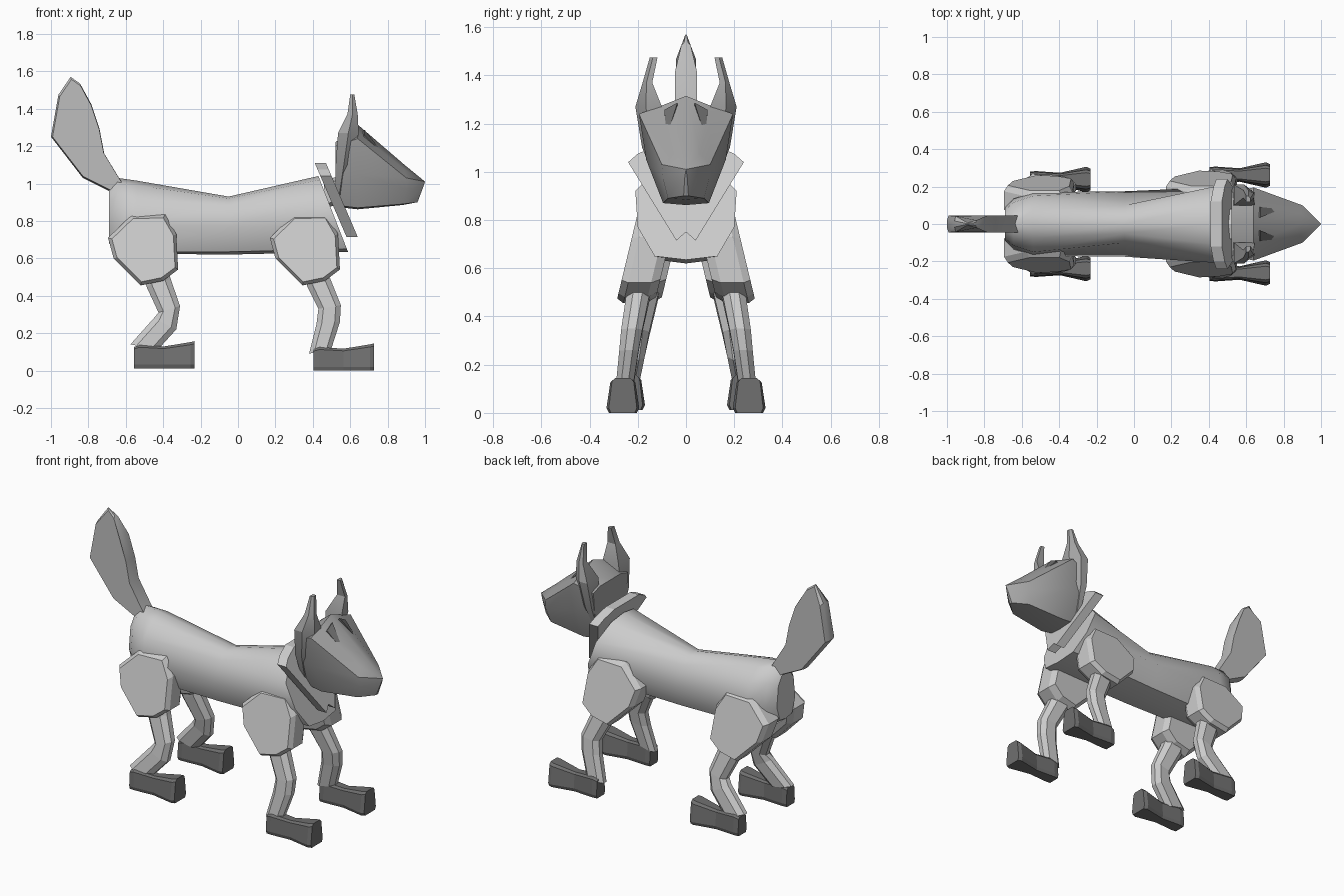
import bpy, bmesh, math
from mathutils import Vector

if "Cube" in bpy.data.objects:
    bpy.data.objects.remove(bpy.data.objects["Cube"])


def material(name, g):
    m = bpy.data.materials.new(name)
    m.diffuse_color = (g, g, g, 1)
    m.use_nodes = True
    m.node_tree.nodes["Principled BSDF"].inputs["Base Color"].default_value = m.diffuse_color
    return m


MID, HEAD, DARK = material("mid_grey", .5), material("head_grey", .38), material("dark_grey", .16)


def loft(name, rings, mat=None, smooth=0):
    """Skin a list of equal-length vertex rings and cap both ends."""
    bm = bmesh.new()
    rows = [[bm.verts.new(p) for p in r] for r in rings]
    n = len(rows[0])
    for a, b in zip(rows, rows[1:]):
        for i in range(n):
            j = (i + 1) % n
            bm.faces.new((a[i], a[j], b[j], b[i]))
    bm.faces.new(rows[0])
    bm.faces.new(rows[-1])
    bmesh.ops.remove_doubles(bm, verts=bm.verts[:], dist=.0005)
    bmesh.ops.recalc_face_normals(bm, faces=bm.faces[:])
    me = bpy.data.meshes.new(name)
    bm.to_mesh(me)
    bm.free()
    ob = bpy.data.objects.new(name, me)
    bpy.context.collection.objects.link(ob)
    if mat:
        me.materials.append(mat)
    if smooth:
        bpy.ops.object.select_all(action='DESELECT')
        ob.select_set(True)
        bpy.context.view_layer.objects.active = ob
        bpy.ops.object.shade_smooth_by_angle(angle=math.radians(smooth))
    return ob


def sym(half):
    """Close a half section (top centre to bottom centre) by mirroring in y."""
    return half + [(x, -y, z) for x, y, z in half[-2:0:-1]]


def at(x, pts):
    return sym([(x, y, z) for y, z in pts])


def shrink(outline, k):
    c = sum((Vector(p) for p in outline), Vector((0, 0))) / len(outline)
    return [tuple(c + (Vector(p) - c) * k) for p in outline]


# Body: sections from rump to slanted chest
chest = [(0, 1.04), (.11, 1.02), (.21, .92), (.2, .77), (.13, .65), (0, .635)]
loft("body", [
    at(-.69, [(0, .98), (.04, .96), (.075, .91), (.09, .78), (.06, .69), (0, .68)]),
    at(-.645, [(0, 1.03), (.06, 1.0), (.115, .93), (.135, .78), (.09, .65), (0, .64)]),
    at(-.54, [(0, 1.015), (.075, .99), (.15, .91), (.17, .78), (.11, .635), (0, .625)]),
    at(-.05, [(0, .93), (.05, .92), (.1, .88), (.175, .77), (.12, .635), (0, .62)]),
    sym([(.43 + (1.04 - z) * .39, y, z) for y, z in chest]),
], smooth=45)

# Collar: slanted plate with a notched point
collar = [(0, 1.11), (.12, 1.11), (.2, 1.075), (.24, 1.04), (.04, .715), (0, .75)]
loft("collar", [sym([(x + (1.11 - z) * .43, y, z) for y, z in collar]) for x in (.41, .47)])

# Neck stub between collar and head
neck = [(0, .07), (.08, .05), (.08, -.06), (0, -.08)]
loft("neck", [at(.46, [(y, z + .95) for y, z in neck]), at(.6, [(y, z + .98) for y, z in neck])])

# Head: sections from nape to pointed muzzle
loft("head", [
    at(.52, [(0, 1.22), (.1, 1.22), (.17, 1.2), (.155, 1.05), (.085, .885), (0, .875)]),
    at(.64, [(0, 1.315), (.1, 1.275), (.195, 1.24), (.165, 1.05), (.095, .87), (0, .862)]),
    sym([(.89, 0, 1.1), (.89, .06, 1.075), (.9, .1, 1.03), (.9, .095, .97), (.88, .075, .89), (.88, 0, .885)]),
    sym([(1, 0, 1.01), (1, 0, 1.01), (1, 0, 1.01), (.99, .005, .98), (.96, .01, .9), (.96, 0, .9)]),
], HEAD, smooth=40)

# Tail: leaf-shaped plate with bevelled rim and a pinched tip; x, z, half thickness
tail = [(-1, 1.25, .045), (-.96, 1.475, .042), (-.895, 1.57, .006), (-.845, 1.535, .02), (-.785, 1.425, .045),
        (-.74, 1.29, .045), (-.715, 1.16, .045), (-.63, 1.02, .045), (-.54, .88, .045),
        (-.67, .95, .045), (-.83, 1.03, .045)]
loft("tail", [[(x, f * t[2], z) for t, (x, z) in zip(tail, shrink([p[:2] for p in tail], k))]
              for f, k in ((-1, .96), (-.4, 1), (.4, 1), (1, .96))], MID, smooth=30)

# Limb profiles, relative to the rear leg (x, z)
PAD = [(-.695, .71), (-.57, .83), (-.39, .835), (-.33, .73), (-.32, .54), (-.40, .48), (-.52, .455), (-.665, .6)]
# Leg levels: back x, back z, front x, front z, centre y
REAR = [(-.50, .54, -.38, .56, .18), (-.49, .45, -.36, .49, .19), (-.425, .31, -.31, .345, .22),
        (-.45, .28, -.33, .22, .235), (-.575, .14, -.43, .11, .255)]
FRONT = [(.35, .54, .47, .56, .19), (.37, .45, .49, .50, .2), (.43, .33, .55, .35, .225),
         (.42, .25, .545, .26, .237), (.38, .09, .50, .12, .255)]
OCT = [(1, .4), (.55, 1), (-.55, 1), (-1, .4), (-1, -.4), (-.55, -1), (.55, -1), (1, -.4)]

for side, s in (("left", 1), ("right", -1)):
    # Ears: thin tapering blades running down the back edge of the head
    ear = [(.93, .52, .56, .06, .112), (1.1, .522, .61, .1, .182), (1.27, .535, .645, .1, .21),
           (1.37, .585, .64, .14, .18), (1.475, .6, .622, .118, .15)]
    loft("ear_" + side, [[(x0, s * y0, z), (x1, s * y0, z), (x1, s * (y0 * .4 + y1 * .6), z),
                          ((x0 + x1) / 2, s * y1, z), (x0, s * y1, z)]
                         for z, x0, x1, y0, y1 in ear], HEAD, smooth=25)
    # Eyes: slim wedges on the brow
    eye = [(.67, .09, 1.25), (.78, .08, 1.14), (.67, .035, 1.28)]
    loft("eye_" + side, [[(x + d, s * y, z + d) for x, y, z in eye] for d in (-.02, .007)], DARK)

    for end, dx, levels, fx, fz, dy in (("rear", 0, REAR, -.555, .012, -.024), ("front", .865, FRONT, .405, 0, 0)):
        tag = "_" + end + "_" + side
        # Shoulder and hip pads, flaring outwards towards the bottom
        loft("pad" + tag, [[(x + dx, s * (y + dy + (.83 - z) * .24), z) for x, z in shrink(PAD, k)]
                           for y, k in ((.04, .87), (.075, 1), (.17, 1), (.2, .9))])
        # Lower leg: eight-sided bent tube
        rings = []
        for i, (bx, bz, tx, tz, cy) in enumerate(levels):
            hy = .052 - .004 * i
            rings.append([((bx + tx) / 2 + u * (tx - bx) / 2, s * (cy + dy + v * hy),
                           (bz + tz) / 2 + u * (tz - bz) / 2) for u, v in OCT])
        loft("leg" + tag, rings)
        # Foot: waisted block with chamfered edges, widening to the toe
        loft("foot" + tag, [[(fx + x, s * (.262 + dy + a), z + fz) for a, z in
                             ((-b * .85, 0), (b * .85, 0), (b, .02), (t, h * .9), (t * .7, h),
                              (-t * .7, h), (-t, h * .9), (-b, .02))]
                            for x, b, t, h in ((0, .042, .036, .115), (.03, .045, .04, .125),
                                               (.16, .036, .03, .117), (.3, .068, .052, .14),
                                               (.322, .058, .045, .145))], DARK)
